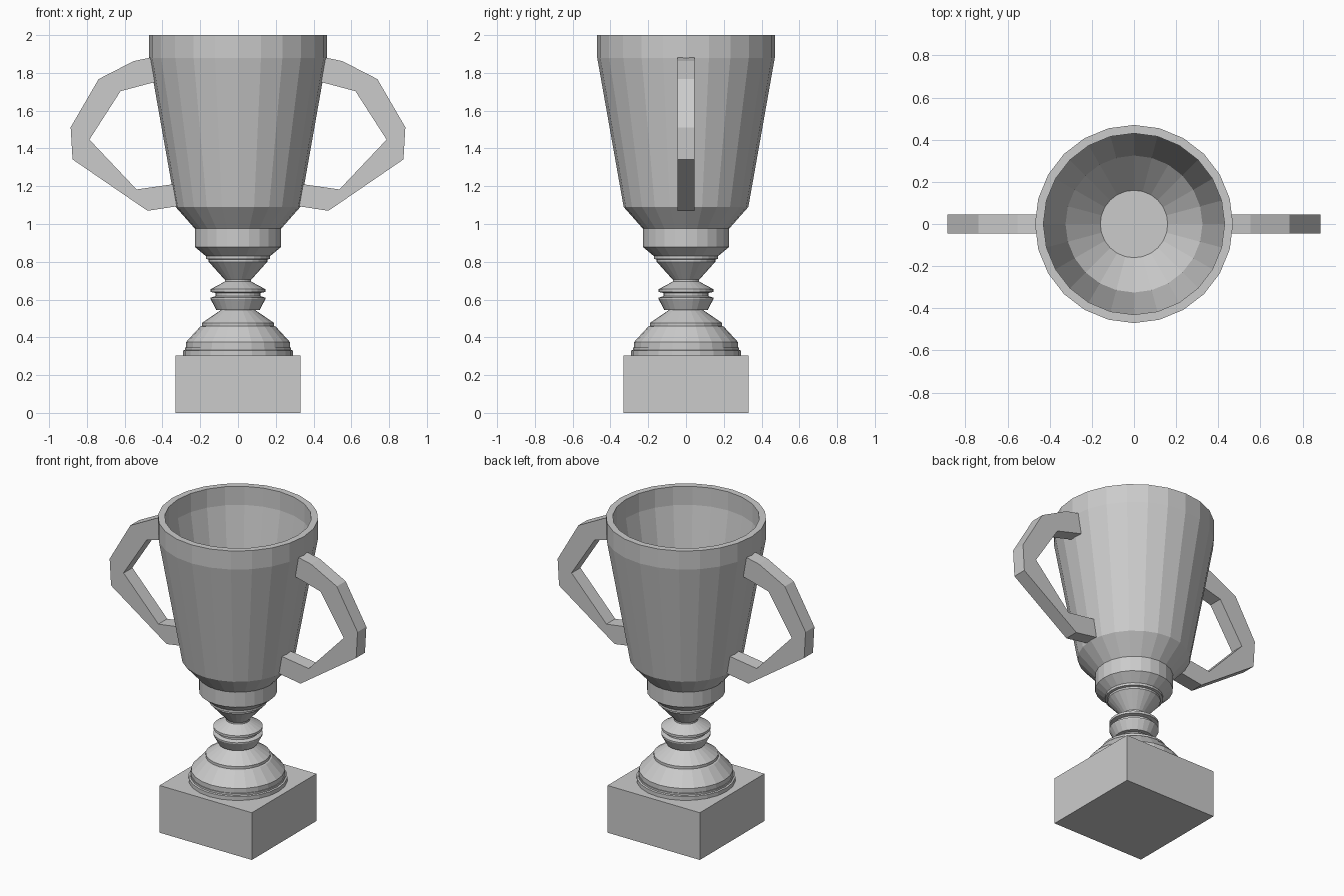
import bpy, bmesh, math

if "Cube" in bpy.data.objects:
    bpy.data.objects.remove(bpy.data.objects["Cube"])

SIDES = 24


def finish(bm, name):
    bmesh.ops.recalc_face_normals(bm, faces=bm.faces)
    mesh = bpy.data.meshes.new(name)
    bm.to_mesh(mesh)
    bm.free()
    obj = bpy.data.objects.new(name, mesh)
    bpy.context.collection.objects.link(obj)
    return obj


def lathe(name, profile):
    """Revolve (radius, z) points about z and cap both ends."""
    bm = bmesh.new()
    rings = []
    for r, z in profile:
        rings.append([bm.verts.new((r * math.cos(2 * math.pi * i / SIDES),
                                    r * math.sin(2 * math.pi * i / SIDES), z))
                      for i in range(SIDES)])
    for a, b in zip(rings, rings[1:]):
        for i in range(SIDES):
            j = (i + 1) % SIDES
            bm.faces.new((a[i], a[j], b[j], b[i]))
    bm.faces.new(rings[0])
    bm.faces.new(rings[-1])
    return finish(bm, name)


def handle(name, outer, inner, side, half):
    """Thick bent strip between matching outer and inner outlines."""
    bm = bmesh.new()
    rings = []
    for (ox, oz), (ix, iz) in zip(outer, inner):
        rings.append([bm.verts.new((side * x, y, z)) for x, y, z in
                      ((ox, -half, oz), (ox, half, oz), (ix, half, iz), (ix, -half, iz))])
    for a, b in zip(rings, rings[1:]):
        for i in range(4):
            j = (i + 1) % 4
            bm.faces.new((a[i], a[j], b[j], b[i]))
    bm.faces.new(rings[0])
    bm.faces.new(rings[-1])
    return finish(bm, name)


# Square plinth
bpy.ops.mesh.primitive_cube_add(size=1, location=(0, 0, 0.1525))
plinth = bpy.context.object
plinth.name = "plinth"
plinth.scale = (0.66, 0.66, 0.305)

# Turned foot, stem, and hollow cup in one continuous profile
lathe("cup_and_stem", [
    (0.29, 0.305), (0.29, 0.33), (0.28, 0.333), (0.28, 0.345),
    (0.275, 0.345), (0.275, 0.375), (0.20, 0.457), (0.19, 0.46),
    (0.19, 0.477), (0.09, 0.545), (0.115, 0.545), (0.145, 0.602),
    (0.145, 0.61), (0.12, 0.618), (0.12, 0.635), (0.145, 0.64),
    (0.145, 0.655), (0.07, 0.695), (0.07, 0.705), (0.155, 0.80),
    (0.155, 0.812), (0.17, 0.815), (0.17, 0.83), (0.228, 0.878),
    (0.228, 0.975), (0.33, 1.09), (0.47, 1.88), (0.47, 2.0),
    # inside of the bowl
    (0.43, 2.0), (0.43, 1.88), (0.325, 1.27), (0.16, 1.10)])

# Two angular handles, ends buried in the cup wall
outer = [(0.445, 1.885), (0.553, 1.862), (0.738, 1.767), (0.886, 1.512),
         (0.876, 1.342), (0.479, 1.07), (0.315, 1.095)]
inner = [(0.425, 1.755), (0.495, 1.737), (0.622, 1.703), (0.786, 1.448),
         (0.786, 1.446), (0.537, 1.183), (0.325, 1.213)]
for side, name in ((1, "right_handle"), (-1, "left_handle")):
    handle(name, outer, inner, side, 0.045)
